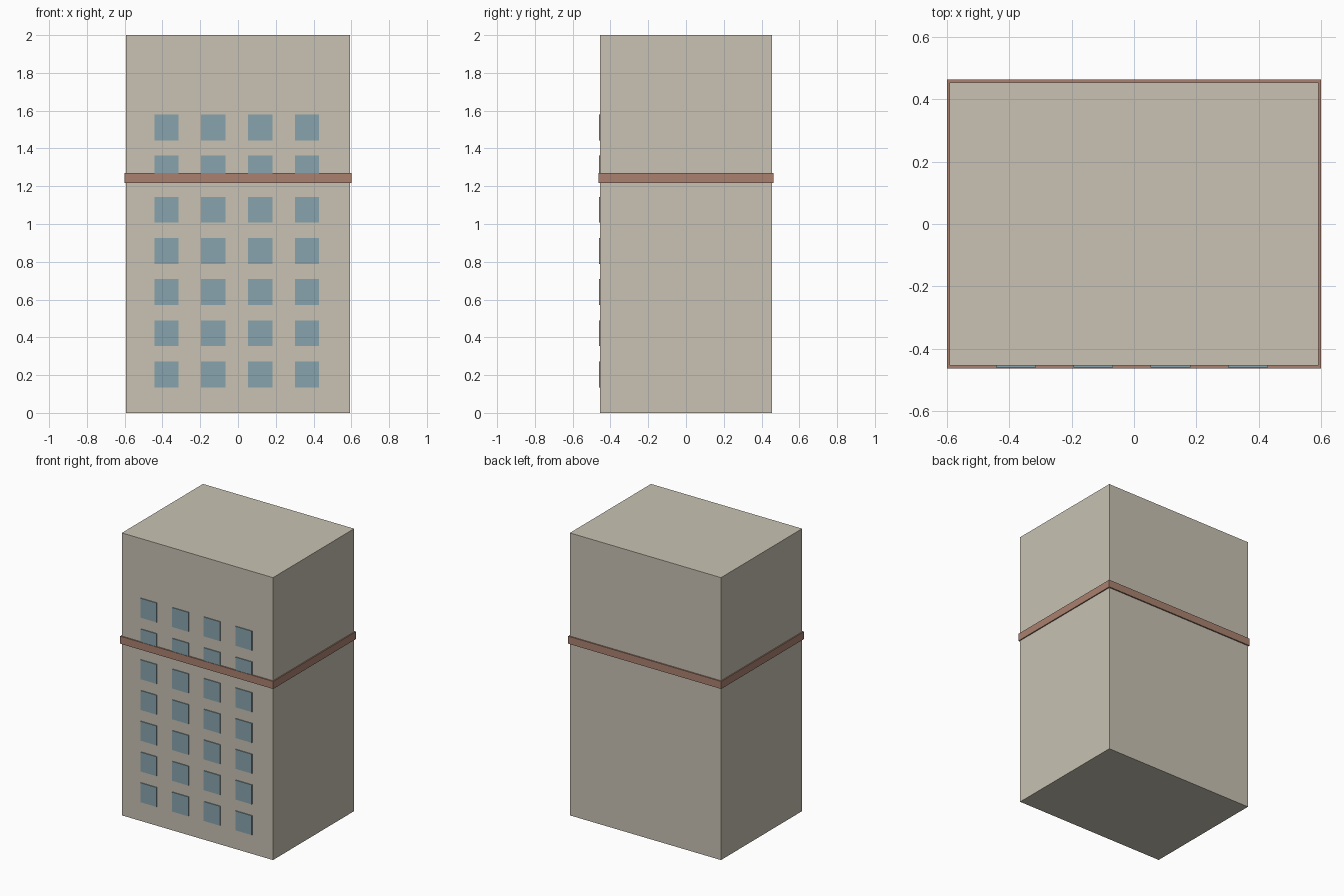
import bpy

if "Cube" in bpy.data.objects:
    bpy.data.objects.remove(bpy.data.objects["Cube"])


def material(name, rgb):
    m = bpy.data.materials.new(name)
    m.diffuse_color = (*rgb, 1)
    m.use_nodes = True
    m.node_tree.nodes["Principled BSDF"].inputs["Base Color"].default_value = m.diffuse_color
    return m


def box(name, lo, hi, mat):
    centre = [(a + b) / 2 for a, b in zip(lo, hi)]
    bpy.ops.mesh.primitive_cube_add(size=1, location=centre)
    ob = bpy.context.object
    ob.name = name
    ob.scale = [b - a for a, b in zip(lo, hi)]
    bpy.ops.object.transform_apply(location=False, rotation=False, scale=True)
    ob.data.materials.append(mat)
    return ob


stone = material("stone", (0.58, 0.54, 0.45))
brick = material("brick", (0.40, 0.22, 0.16))
glass = material("glass", (0.25, 0.37, 0.42))

# Main block
box("building_body", (-0.592, -0.454, 0), (0.592, 0.454, 2), stone)

# Band course wrapping all four sides
box("band_course", (-0.6, -0.463, 1.217), (0.6, 0.463, 1.27), brick)

# Front window grid: 4 columns by 7 rows, slightly proud of the wall
W, H = 0.128, 0.137
for row in range(7):
    for col in range(4):
        x = -0.379 + 0.2482 * col
        z = 0.204 + 0.2178 * row
        box(f"window_{row + 1}_{col + 1}",
            (x - W / 2, -0.460, z - H / 2), (x + W / 2, -0.450, z + H / 2), glass)
